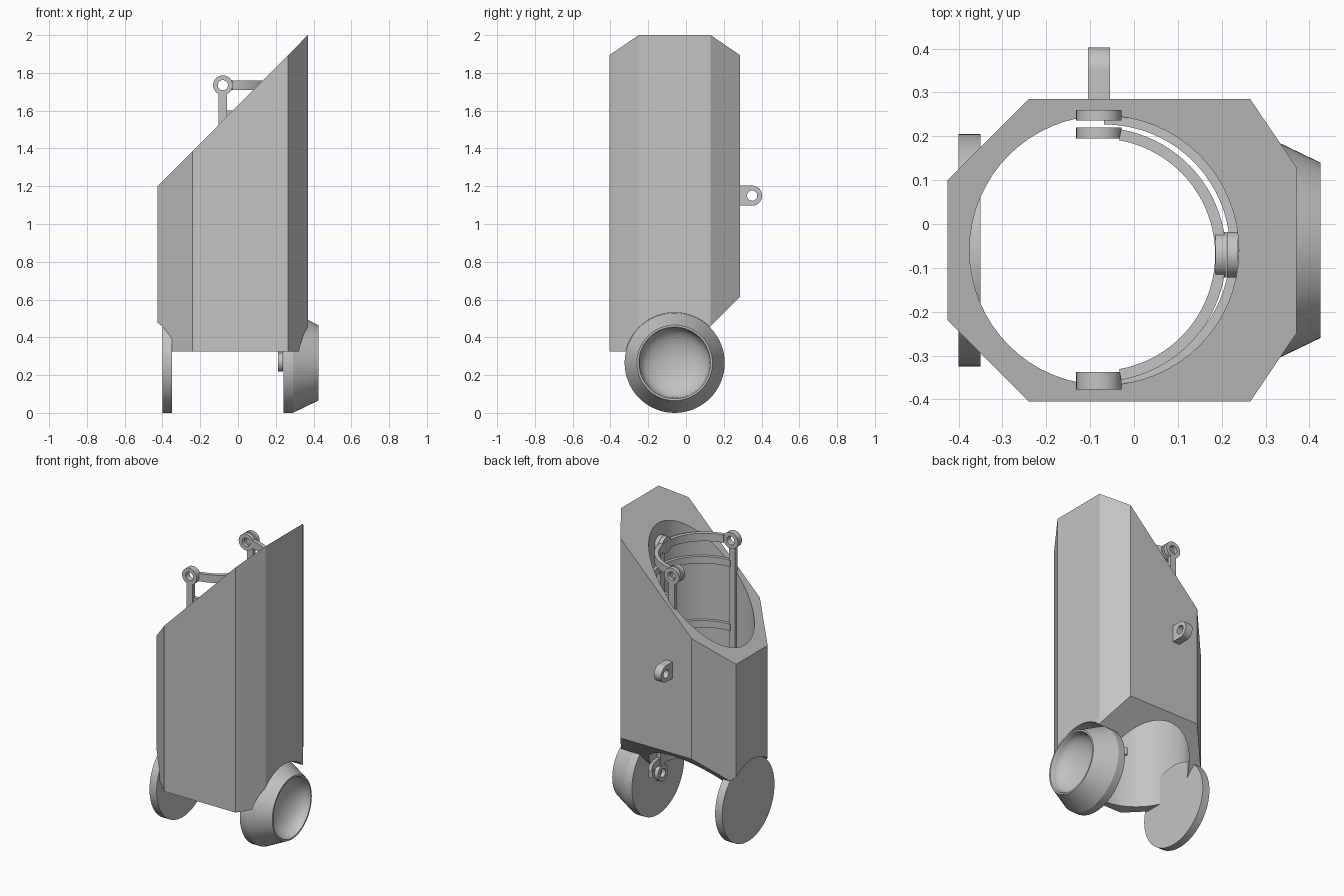
import bpy, bmesh, math
from mathutils import Matrix, Vector

cube = bpy.data.objects.get("Cube")
if cube:
    bpy.data.objects.remove(cube, do_unlink=True)

grey = bpy.data.materials.new("plain grey")
grey.use_nodes = True
tone = (0.55, 0.55, 0.55, 1)
grey.diffuse_color = tone
grey.node_tree.nodes["Principled BSDF"].inputs["Base Color"].default_value = tone

TO_X = Matrix.Rotation(math.pi / 2, 4, 'Y')
TO_Y = Matrix.Rotation(-math.pi / 2, 4, 'X')
WHEEL_Y, WHEEL_Z, WHEEL_R = -0.06, 0.265, 0.265


def finish(name, bm):
    bmesh.ops.remove_doubles(bm, verts=bm.verts, dist=1e-5)
    bmesh.ops.recalc_face_normals(bm, faces=bm.faces)
    mesh = bpy.data.meshes.new(name)
    bm.to_mesh(mesh)
    bm.free()
    mesh.materials.append(grey)
    ob = bpy.data.objects.new(name, mesh)
    bpy.context.collection.objects.link(ob)
    return ob


def lathe(name, profile, centre, turn=Matrix(), start=0, sweep=360, steps=64):
    """Sweep a closed (radius, height) profile about an axis."""
    bm = bmesh.new()
    place = Matrix.Translation(centre) @ turn
    full = sweep == 360
    rows = []
    for i in range(steps if full else steps + 1):
        a = math.radians(start + sweep * i / steps)
        rows.append([bm.verts.new(place @ Vector((r * math.cos(a), r * math.sin(a), h)))
                     for r, h in profile])
    n = len(profile)
    for i in range(steps):
        p, q = rows[i], rows[(i + 1) % len(rows)]
        for j in range(n):
            k = (j + 1) % n
            if profile[j][0] or profile[k][0]:
                bm.faces.new((p[j], p[k], q[k], q[j]))
    if not full:
        bm.faces.new(rows[0])
        bm.faces.new(rows[-1])
    return finish(name, bm)


def band(name, r0, r1, z0, z1, centre, **kw):
    return lathe(name, [(r0, z0), (r1, z0), (r1, z1), (r0, z1)], centre, **kw)


def box(name, lo, hi):
    bm = bmesh.new()
    bmesh.ops.create_cube(bm, size=1)
    for v in bm.verts:
        v.co = [(a + b) / 2 + c * (b - a) for a, b, c in zip(lo, hi, v.co)]
    return finish(name, bm)


def cylinder(name, r, h0, h1, centre, turn=Matrix()):
    return lathe(name, [(0, h0), (r, h0), (r, h1), (0, h1)], centre, turn)


def boolean(ob, cutters, operation='DIFFERENCE'):
    for c in cutters:
        c.hide_render = True
        m = ob.modifiers.new("cut", 'BOOLEAN')
        m.object, m.operation, m.solver = c, operation, 'EXACT'
    deps = bpy.context.evaluated_depsgraph_get()
    ob.data = bpy.data.meshes.new_from_object(ob.evaluated_get(deps))
    ob.modifiers.clear()
    for c in cutters:
        bpy.data.objects.remove(c, do_unlink=True)


# Body: eight-sided column with a slanted top and a chamfered lower back
plan = [(-0.425, 0.1), (-0.425, -0.22), (-0.24, -0.405), (0.265, -0.405),
        (0.37, -0.25), (0.37, 0.13), (0.265, 0.285), (-0.24, 0.285)]
bm = bmesh.new()
base = bm.faces.new([bm.verts.new((x, y, 0.325)) for x, y in plan])
top = bmesh.ops.extrude_face_region(bm, geom=[base])["geom"]
for v in top:
    if isinstance(v, bmesh.types.BMVert):
        v.co.z = 1.625 + v.co.x * 1.006 + 0.003
for co, no in [((0, 0, 0.33), (0, 1, -1))]:
    geom = bm.verts[:] + bm.edges[:] + bm.faces[:]
    cut = bmesh.ops.bisect_plane(bm, geom=geom, plane_co=co, plane_no=no, clear_outer=True)
    edges = [e for e in cut["geom_cut"] if isinstance(e, bmesh.types.BMEdge)]
    bmesh.ops.contextual_create(bm, geom=edges)
body = finish("body", bm)
axle = (0, WHEEL_Y, WHEEL_Z)
boolean(body, [
    cylinder("bore_cutter", 0.307, 0.1, 2.3, (-0.068, -0.06, 0)),
    cylinder("right_well_cutter", WHEEL_R + 0.001, 0.24, 0.6, axle, TO_X),
    cylinder("left_well_cutter", WHEEL_R + 0.001, -0.6, -0.35, axle, TO_X),
])

# Wheels: a plain disc on one side, a tapered drum with a bowl on the other
cylinder("disc_wheel", WHEEL_R, -0.4, -0.35, axle, TO_X)
bowl = [(0.185 * math.cos(t), 0.415 - 0.1 * math.sin(t))
        for t in (math.pi / 2 * i / 10 for i in range(11))]
lathe("bowl_wheel", [(0, 0.24), (WHEEL_R, 0.24), (WHEEL_R, 0.29), (0.2, 0.425),
                     (0.19, 0.425)] + bowl[:-1] + [(0, bowl[-1][1])], axle, TO_X)

# Rear lug with a round eye
lug = box("rear_lug", (-0.105, 0.27, 1.097), (-0.055, 0.35, 1.203))
boolean(lug, [cylinder("lug_round", 0.053, -0.105, -0.055, (0, 0.35, 1.15), TO_X)], 'UNION')
boolean(lug, [cylinder("lug_hole", 0.027, -0.2, 0, (0, 0.35, 1.15), TO_X)])

# Hinged half ring above the opening
CX, CY, HINGE_Z = -0.08, -0.07, 1.735
half = dict(start=-80, sweep=160, steps=40)
band("top_half_ring", 0.265, 0.29, -0.025, 0.025, (CX, CY, HINGE_Z), **half)


def eye(name, centre, turn):
    band(name, 0.027, 0.052, -0.0125, 0.0125, centre, turn=turn, steps=32)


eye("back_inner_eye", (CX, 0.208, HINGE_Z), TO_Y)
eye("back_outer_eye", (CX, 0.248, HINGE_Z), TO_Y)
eye("front_inner_eye", (CX, -0.35, HINGE_Z), TO_Y)
eye("front_outer_eye", (CX, -0.365, HINGE_Z), TO_Y)
eye("side_inner_eye", (0.198, CY, HINGE_Z), TO_X)
eye("side_outer_eye", (0.225, CY, HINGE_Z), TO_X)
eye("side_lower_eye", (0.225, CY, 0.27), TO_X)

# Upright bars down the bore
W = 0.022
box("back_bar", (CX - W, 0.236, 0.6), (CX + W, 0.26, HINGE_Z - 0.045))
box("front_bar", (CX - W, -0.377, 0.33), (CX + W, -0.353, HINGE_Z - 0.045))
box("side_bar", (0.213, CY - W, 0.315), (0.238, CY + W, HINGE_Z - 0.045))

# Half hoops inside the bore
for i, z in enumerate((0.35, 0.76, 1.17, 1.58)):
    sweep = dict(start=-90, sweep=180 if i else 130, steps=40)
    band(f"inner_hoop_{i + 1}", 0.287, 0.309, -0.022, 0.022, (-0.068, -0.06, z), **sweep)

# Smooth the round parts, keep edges sharp
for ob in bpy.context.scene.objects:
    ob.select_set(ob.type == 'MESH')
bpy.context.view_layer.objects.active = body
bpy.ops.object.shade_smooth_by_angle(angle=math.radians(25))
